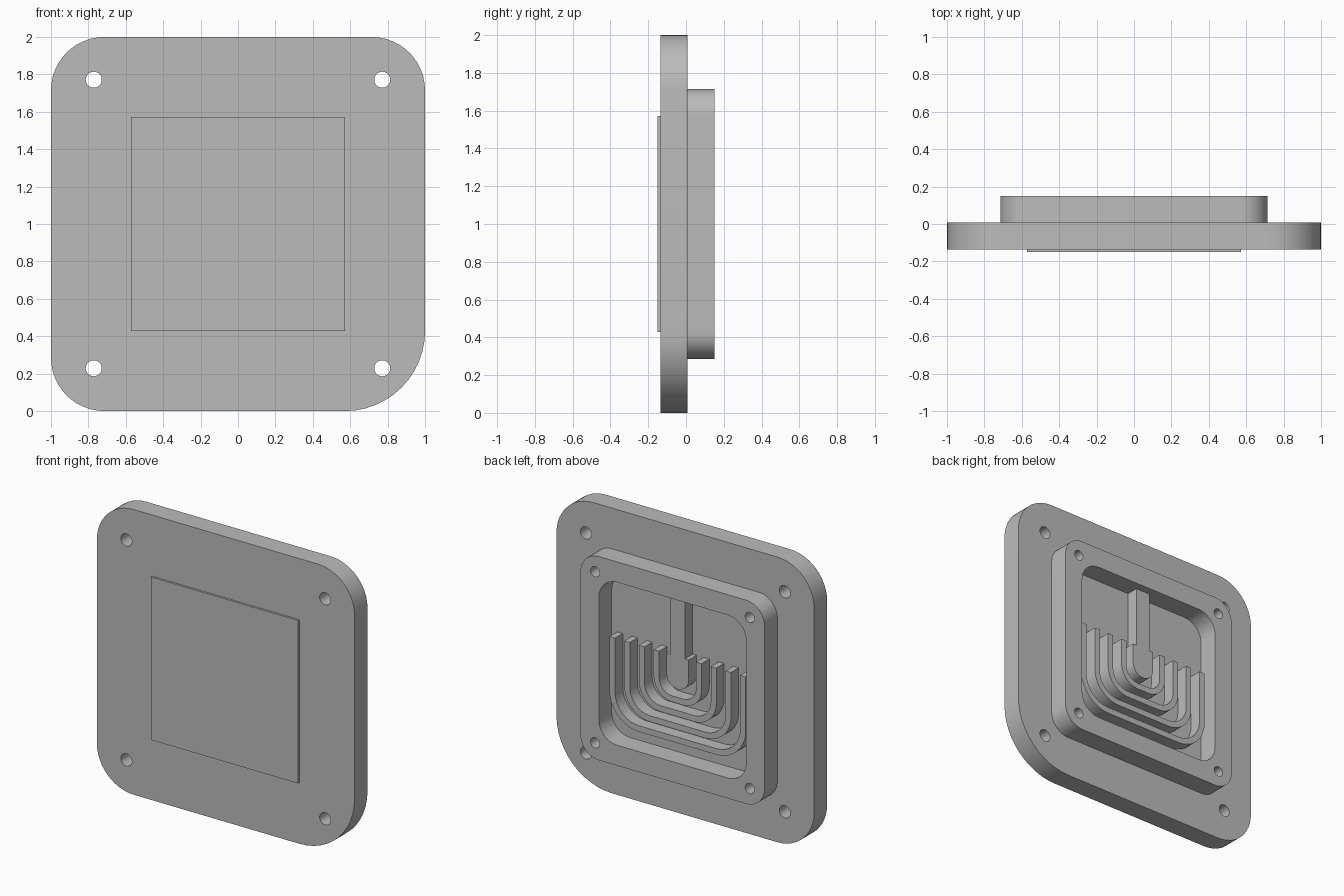
import bpy
import bmesh
from math import sin, cos, pi, radians

MM = 1 / 70          # the part is laid out in millimetres, 140 wide
FRONT = -10.5        # depth of the front panel face

cube = bpy.data.objects.get("Cube")
if cube:
    bpy.data.objects.remove(cube, do_unlink=True)

grey = bpy.data.materials.new("machined_grey")
grey.use_nodes = True
colour = (0.5, 0.5, 0.5, 1)
grey.diffuse_color = colour
grey.node_tree.nodes["Principled BSDF"].inputs["Base Color"].default_value = colour


def arc(cx, cz, r, start, end, steps=12):
    """Points of an arc, angles in quarter turns."""
    if r <= 0:
        return [(cx, cz)]
    angles = [(start + (end - start) * i / steps) * pi / 2 for i in range(steps + 1)]
    return [(cx + r * cos(a), cz + r * sin(a)) for a in angles]


def circle(cx, cz, r):
    return arc(cx, cz, r, 0, 4, 32)[:-1]


def rounded_square(h, r, right_bottom=None):
    """Square outline of half-size h with corner radius r."""
    rb = r if right_bottom is None else right_bottom
    return (arc(h - r, h - r, r, 0, 1) + arc(r - h, h - r, r, 1, 2)
            + arc(r - h, r - h, r, 2, 3) + arc(h - rb, rb - h, rb, 3, 4))


def corner_holes(d, r):
    return [circle(sx * d, sz * d, r) for sx in (-1, 1) for sz in (-1, 1)]


def u_path(half, top, bottom, r):
    """Open U from the top left, round the bottom, to the top right."""
    return ([(-half, top)] + arc(r - half, r - bottom, r, 2, 3)
            + arc(half - r, r - bottom, r, 3, 4) + [(half, top)])


def extruded(name, loops, y0, y1):
    """Solid from an outline with holes, extruded along y."""
    bm = bmesh.new()
    edges = []
    for loop in loops:
        vs = [bm.verts.new((x * MM, y0 * MM, 1 + z * MM)) for x, z in loop]
        edges += [bm.edges.new((a, b)) for a, b in zip(vs, vs[1:] + vs[:1])]
    bmesh.ops.triangle_fill(bm, edges=edges, use_beauty=True, normal=(0, -1, 0))
    made = bmesh.ops.extrude_face_region(bm, geom=bm.faces[:], use_keep_orig=True)["geom"]
    verts = [g for g in made if isinstance(g, bmesh.types.BMVert)]
    bmesh.ops.translate(bm, verts=verts, vec=(0, (y1 - y0) * MM, 0))
    bmesh.ops.recalc_face_normals(bm, faces=bm.faces[:])
    # smooth round walls, sharp rims
    for f in bm.faces:
        f.smooth = True
    for e in bm.edges:
        e.smooth = e.calc_face_angle(pi) < radians(30)
    mesh = bpy.data.meshes.new(name)
    bm.to_mesh(mesh)
    bm.free()
    mesh.materials.append(grey)
    obj = bpy.data.objects.new(name, mesh)
    bpy.context.collection.objects.link(obj)
    return obj


PLATE, FLOOR, FIN, RIM = FRONT + 1, FRONT + 11, FRONT + 17, FRONT + 21

# Base plate with four through holes and one larger corner
extruded("base_plate", [rounded_square(70, 20, 30)] + corner_holes(54, 3), PLATE, FLOOR)

# Thin square pad on the front
extruded("front_pad", [rounded_square(40, 0)], FRONT, PLATE)

# Raised frame round the chamber on the back
extruded("back_frame",
         [rounded_square(50, 10), rounded_square(40, 10)] + corner_holes(42, 2.5),
         FLOOR, RIM)

# Central divider with a wider rounded foot
extruded("divider", [[(-4, 40), (-4, 10), (-6, 10)] + arc(0, 0, 6, 2, 4)
                     + [(6, 10), (4, 10), (4, 40)]], FLOOR, FIN)

# Nested U-shaped guide fins
for i in range(4):
    half, bottom, r = 13 + 8 * i, 13 + 6.5 * i, 10 + 2 * i
    outer = u_path(half, 10, bottom, r)
    inner = u_path(half - 3, 10, bottom - 3, r - 3)
    extruded(f"guide_fin_{i + 1}", [outer + inner[::-1]], FLOOR, FIN)
